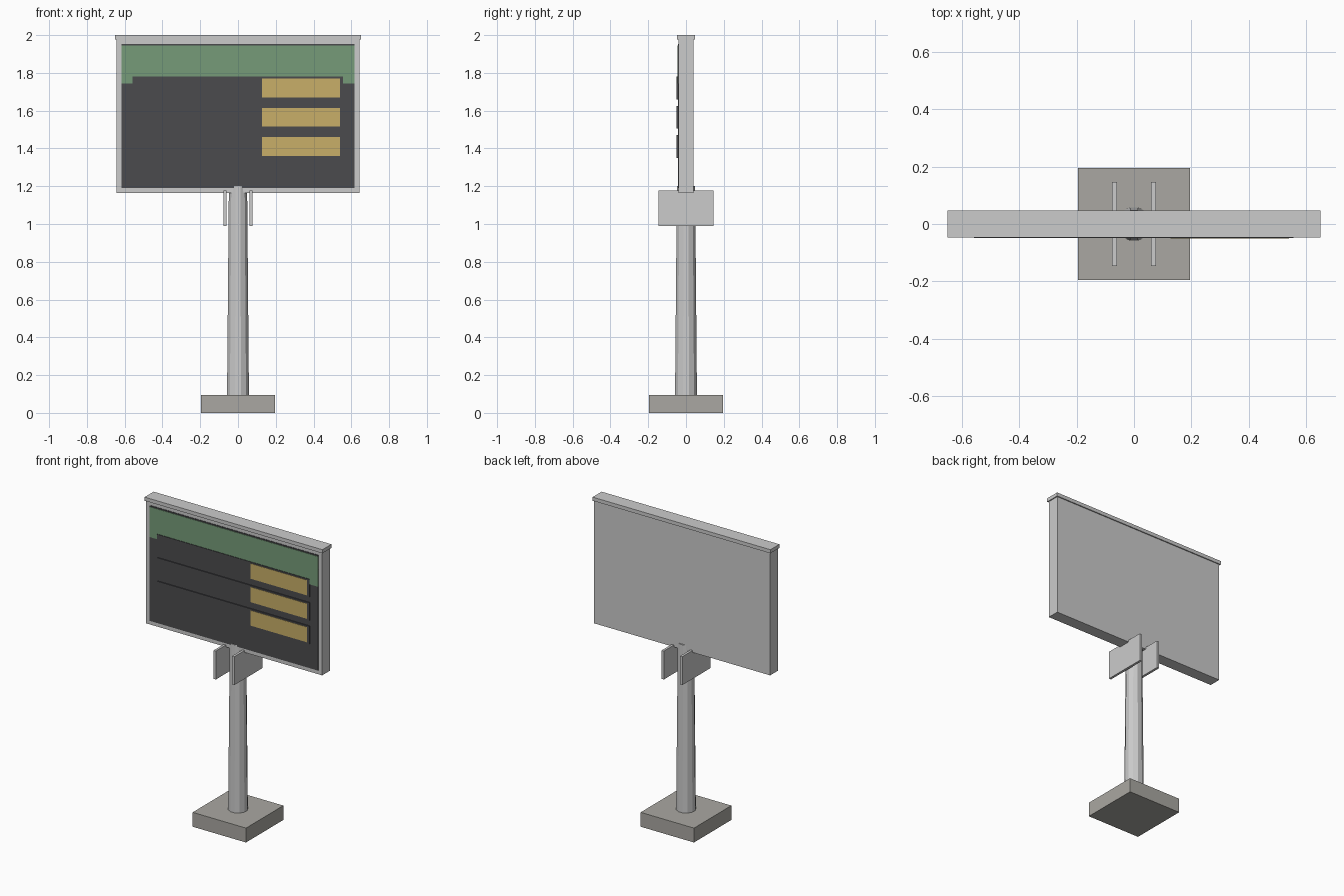
import bpy
import bmesh
import math
from mathutils import Matrix

if "Cube" in bpy.data.objects:
    bpy.data.objects.remove(bpy.data.objects["Cube"])


def material(name, rgb):
    m = bpy.data.materials.new(name)
    m.diffuse_color = (*rgb, 1.0)
    m.use_nodes = True
    m.node_tree.nodes["Principled BSDF"].inputs["Base Color"].default_value = m.diffuse_color
    return m


def finish(name, bm, mat=None):
    me = bpy.data.meshes.new(name)
    bm.to_mesh(me)
    bm.free()
    ob = bpy.data.objects.new(name, me)
    bpy.context.collection.objects.link(ob)
    if mat:
        me.materials.append(mat)
    return ob


def box(name, x, y, z, mat=None):
    """Box from (min, max) pairs on each axis."""
    bm = bmesh.new()
    bmesh.ops.create_cube(bm, size=1.0)
    for v in bm.verts:
        v.co = [lo + (c + 0.5) * (hi - lo) for c, (lo, hi) in zip(v.co, (x, y, z))]
    return finish(name, bm, mat)


concrete = material("concrete", (0.40, 0.39, 0.36))
dark = material("dark_panel", (0.07, 0.07, 0.075))
green = material("green_header", (0.18, 0.33, 0.19))
yellow = material("yellow_display", (0.58, 0.43, 0.14))

# Footing
box("base_block", (-0.195, 0.195), (-0.195, 0.195), (0, 0.095), concrete)

# Tapered twelve-sided pole, flats facing the axes
bm = bmesh.new()
bmesh.ops.create_cone(
    bm, cap_ends=True, segments=12, radius1=0.06, radius2=0.05, depth=1.105,
    matrix=Matrix.Translation((0, 0, 0.6475)) @ Matrix.Rotation(math.radians(15), 4, 'Z'))
finish("pole", bm)

# Bracket plates either side of the pole
for side, sx in (("left", -1), ("right", 1)):
    c = sx * 0.068
    box(f"bracket_plate_{side}", (c - 0.008, c + 0.008), (-0.146, 0.146), (0.99, 1.178))

# Cabinet and its top cap
box("cabinet", (-0.643, 0.643), (-0.04, 0.04), (1.165, 1.978))
box("top_cap", (-0.65, 0.65), (-0.047, 0.047), (1.976, 2.0))

# Front panel and header band
box("front_panel", (-0.616, 0.616), (-0.043, -0.035), (1.19, 1.953), dark)
box("header_band", (-0.616, 0.616), (-0.0455, -0.038), (1.745, 1.945), green)

# Three rows, each with a lit display
for i in range(3):
    top = 1.78 - i * 0.155
    box(f"row_{i + 1}", (-0.558, 0.556), (-0.049, -0.038), (top - 0.12, top), dark)
    box(f"row_display_{i + 1}", (0.128, 0.54), (-0.051, -0.04), (top - 0.11, top - 0.01), yellow)
